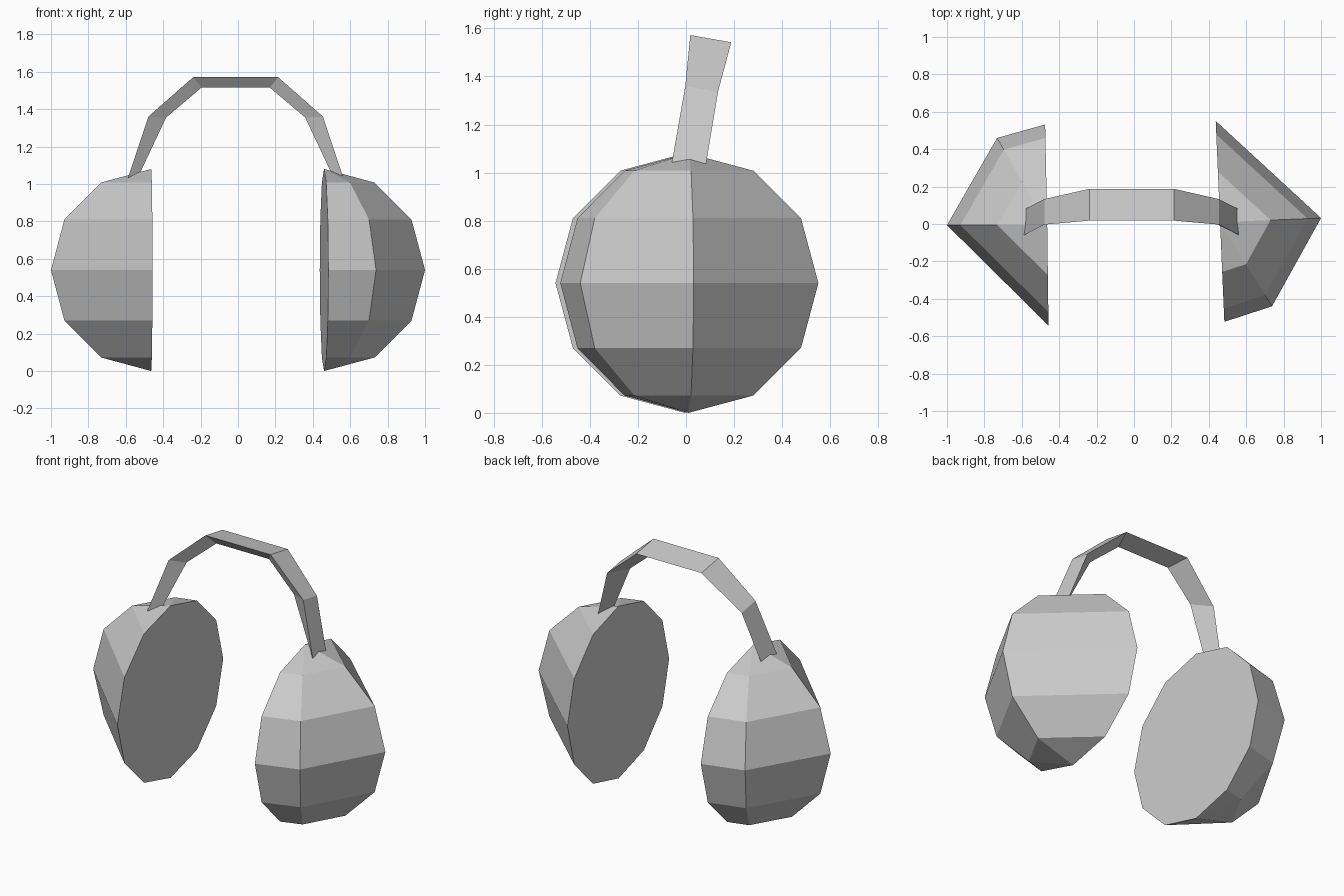
import bpy, bmesh
from math import sin, cos, pi

if "Cube" in bpy.data.objects:
    bpy.data.objects.remove(bpy.data.objects["Cube"])


def finish(name, bm):
    bmesh.ops.recalc_face_normals(bm, faces=bm.faces)
    me = bpy.data.meshes.new(name)
    bm.to_mesh(me)
    bm.free()
    ob = bpy.data.objects.new(name, me)
    bpy.context.collection.objects.link(ob)
    return ob


def ear_cup(name, cx, cy, equator, r=0.54, steps=6):
    """Faceted half-sphere: the equator outline shrinks towards both poles."""
    bm = bmesh.new()
    top = bm.verts.new((cx, cy, 2 * r))
    bottom = bm.verts.new((cx, cy, 0))
    rings = []
    for i in range(1, steps):
        a = pi * i / steps
        rings.append([bm.verts.new((cx + (x - cx) * sin(a), cy + (y - cy) * sin(a),
                                    r + r * cos(a))) for x, y in equator])
    n = len(equator)
    for j in range(n - 1):
        bm.faces.new((top, rings[0][j], rings[0][j + 1]))
        bm.faces.new((bottom, rings[-1][j + 1], rings[-1][j]))
        for a, b in zip(rings, rings[1:]):
            bm.faces.new((a[j], b[j], b[j + 1], a[j + 1]))
    # flat inner face
    bm.faces.new([top] + [k[0] for k in rings] + [bottom] + [k[-1] for k in reversed(rings)])
    return finish(name, bm)


# ear cups, turned opposite ways
ear_cup("left_ear_cup", -0.464, -0.004,
        [(-0.475, 0.532), (-0.732, 0.46), (-1.0, -0.006), (-0.457, -0.543)])
ear_cup("right_ear_cup", 0.46, 0.01,
        [(0.437, 0.551), (1.0, 0.032), (0.738, -0.44), (0.483, -0.523)])

# headband: triangular sections (front edge, back edge, inner ridge), left half
half = [
    [(-0.575, -0.06, 1.035), (-0.565, 0.083, 1.035), (-0.525, 0.0, 1.03)],
    [(-0.467, -0.003, 1.36), (-0.467, 0.133, 1.335), (-0.372, 0.04, 1.355)],
    [(-0.226, 0.018, 1.572), (-0.226, 0.188, 1.542), (-0.183, 0.065, 1.515)],
]
offset = -0.0125
sections = half + [[(-x, y, z) for x, y, z in s] for s in reversed(half)]
bm = bmesh.new()
loops = [[bm.verts.new((x + offset, y, z)) for x, y, z in s] for s in sections]
for a, b in zip(loops, loops[1:]):
    for i in range(3):
        j = (i + 1) % 3
        bm.faces.new((a[i], a[j], b[j], b[i]))
bm.faces.new(loops[0])
bm.faces.new(loops[-1])
finish("headband", bm)
